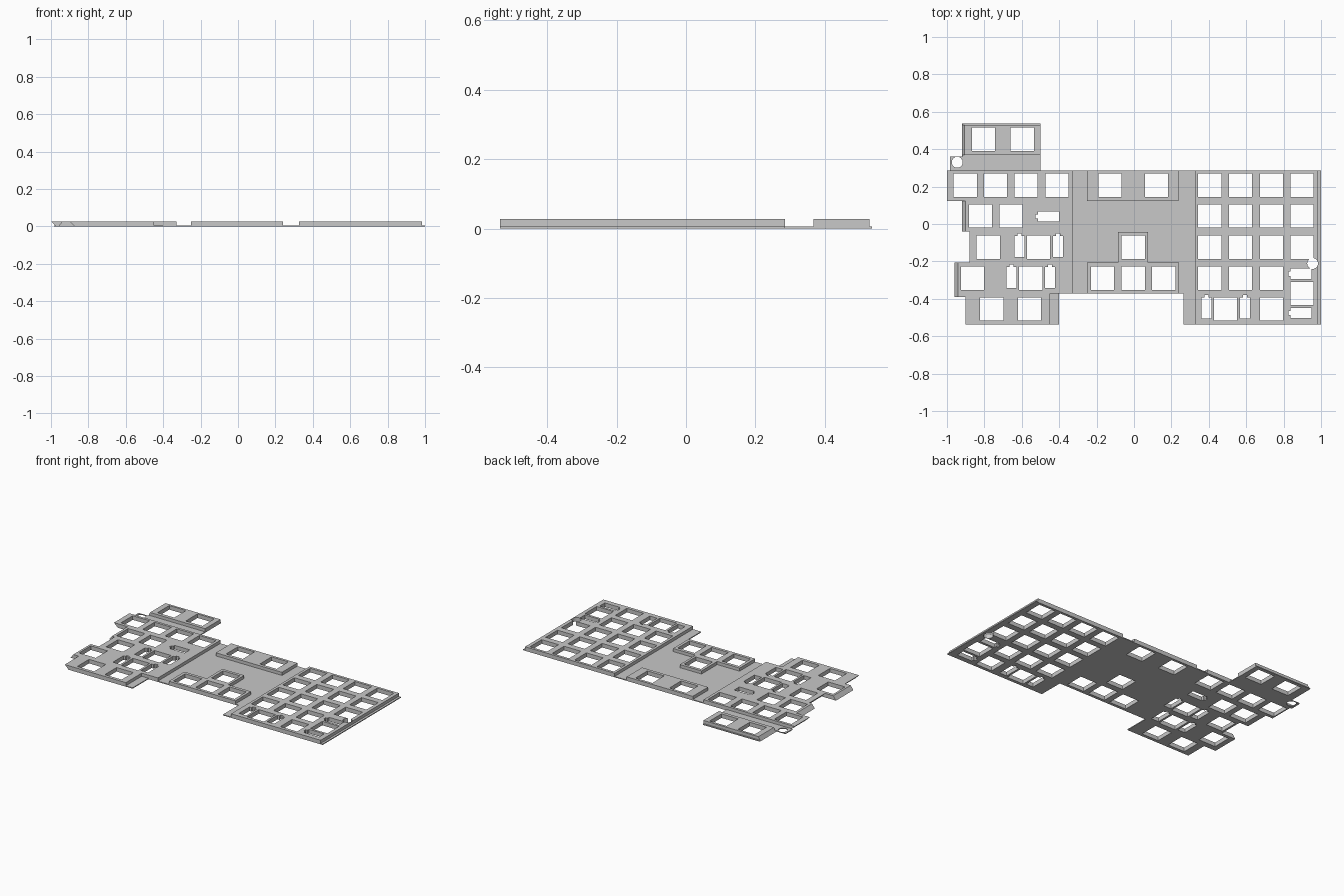
import bpy, bmesh, math

BASE, TOP = 0.006, 0.027      # sheet thickness, raised height
KEY = 0.124                   # switch opening

cube = bpy.data.objects.get("Cube")
if cube:
    bpy.data.objects.remove(cube, do_unlink=True)

grey = bpy.data.materials.new("plate grey")
grey.use_nodes = True
grey.diffuse_color = (0.58, 0.58, 0.58, 1)
grey.node_tree.nodes["Principled BSDF"].inputs["Base Color"].default_value = (0.58, 0.58, 0.58, 1)


def add_prism(bm, outline, z0, z1):
    """Prism on a counter-clockwise outline; a third value leans that edge in x."""
    rings = []
    for z in (z0, z1):
        rings.append([bm.verts.new((p[0] + (p[2] * z / TOP if len(p) > 2 else 0), p[1], z))
                      for p in outline])
    low, high = rings
    bm.faces.new(low[::-1])
    bm.faces.new(high)
    for i in range(len(low)):
        j = (i + 1) % len(low)
        bm.faces.new((low[i], low[j], high[j], high[i]))


def to_object(name, outlines, z0, z1):
    bm = bmesh.new()
    for outline in outlines:
        add_prism(bm, outline, z0, z1)
    bmesh.ops.recalc_face_normals(bm, faces=bm.faces[:])
    mesh = bpy.data.meshes.new(name)
    bm.to_mesh(mesh)
    bm.free()
    mesh.materials.append(grey)
    obj = bpy.data.objects.new(name, mesh)
    bpy.context.collection.objects.link(obj)
    return obj


def make_cutter(name, outlines):
    obj = to_object(name, outlines, -0.02, 0.05)
    obj.hide_render = True
    obj.hide_viewport = True
    return obj


def rect(x0, x1, y0, y1):
    return [(x0, y0), (x1, y0), (x1, y1), (x0, y1)]


def slot(x, y, sideways=False):
    """Stabilizer opening with a small notch at its end."""
    w, h, n, tip = 0.027, 0.056, 0.011, 0.069
    pts = [(-w, -h), (w, -h), (w, h), (n, h), (n, tip), (-n, tip), (-n, h), (-w, h)]
    if sideways:
        pts = [(-b, a) for a, b in pts]
    return [(x + a, y + b) for a, b in pts]


def disc(x, y, r):
    return [(x + r * math.cos(math.tau * i / 32), y + r * math.sin(math.tau * i / 32))
            for i in range(32)]


# Switch openings, listed by row
ROWS = {
    0.453: (-0.805, -0.597),
    0.207: (-0.902, -0.741, -0.577, -0.411, -0.128, 0.121),
    0.042: (-0.82, -0.657),
    -0.124: (-0.779, -0.51, -0.004),
    -0.29: (-0.863, -0.552, -0.168, -0.004, 0.159),
    -0.454: (-0.761, -0.558, 0.49, 0.735),
    -0.371: (0.899,),
}
keys = [(x, y) for y, xs in ROWS.items() for x in xs]
keys += [(x, y) for y in (0.207, 0.042, -0.124) for x in (0.405, 0.57, 0.735, 0.899)]
keys += [(x, -0.29) for x in (0.405, 0.57, 0.735)]
openings = [rect(x - KEY / 2, x + KEY / 2, y - KEY / 2, y + KEY / 2) for x, y in keys]

# Stabilizer openings beside the wide keys
for x, y in ((-0.51, -0.12), (-0.552, -0.286), (0.49, -0.449)):
    openings += [slot(x - 0.103, y), slot(x + 0.103, y)]
openings += [slot(x, y, True) for x, y in ((-0.458, 0.041), (0.894, -0.266), (0.894, -0.476))]

# The round holes overlap other openings, so they are cut separately
cutters = [make_cutter("opening_cutter", openings),
           make_cutter("screw_hole_cutter", [disc(-0.945, 0.33, 0.029),
                                             disc(0.955, -0.211, 0.029)])]

# Staggered left edge with leaning sides, top to bottom
left_edge = [(-0.972, 0.286, -0.028), (-0.972, 0.124, -0.028),
             (-0.92, 0.124, 0.02), (-0.92, -0.041, 0.02),
             (-0.855, -0.041, -0.025), (-0.855, -0.207, -0.025),
             (-0.96, -0.207, 0.02), (-0.96, -0.39, 0.02),
             (-0.872, -0.39, -0.028), (-0.872, -0.537, -0.028)]

# Thin sheet under everything
sheet = left_edge + [(-0.40, -0.537), (-0.40, -0.371), (0.265, -0.371), (0.265, -0.537),
                     (1, -0.537), (1, 0.286), (-0.5, 0.286), (-0.5, 0.537),
                     (-0.92, 0.537, 0.015), (-0.92, 0.36, 0.015),
                     (-0.985, 0.36), (-0.985, 0.286)]

parts = {
    "base_sheet": (sheet, 0, BASE),
    "left_key_block": (left_edge + [(-0.45, -0.537), (-0.45, -0.371),
                                    (-0.33, -0.371), (-0.33, 0.286)], BASE, TOP),
    "upper_left_key_block": ([(-0.92, 0.368, 0.015), (-0.5, 0.368),
                              (-0.5, 0.53), (-0.92, 0.53, 0.015)], BASE, TOP),
    "middle_top_key_block": (rect(-0.25, 0.237, 0.124, 0.286), BASE, TOP),
    "middle_bottom_key_block": ([(-0.25, -0.371), (0.24, -0.371), (0.24, -0.207),
                                 (0.075, -0.207), (0.075, -0.042), (-0.085, -0.042),
                                 (-0.085, -0.207), (-0.25, -0.207)], BASE, TOP),
    "right_key_block": (rect(0.325, 0.985, -0.537, 0.286), BASE, TOP),
}
for name, (outline, z0, z1) in parts.items():
    obj = to_object(name, [outline], z0, z1)
    for cutter in cutters:
        cut = obj.modifiers.new(cutter.name, 'BOOLEAN')
        cut.operation = 'DIFFERENCE'
        cut.solver = 'EXACT'
        cut.object = cutter
